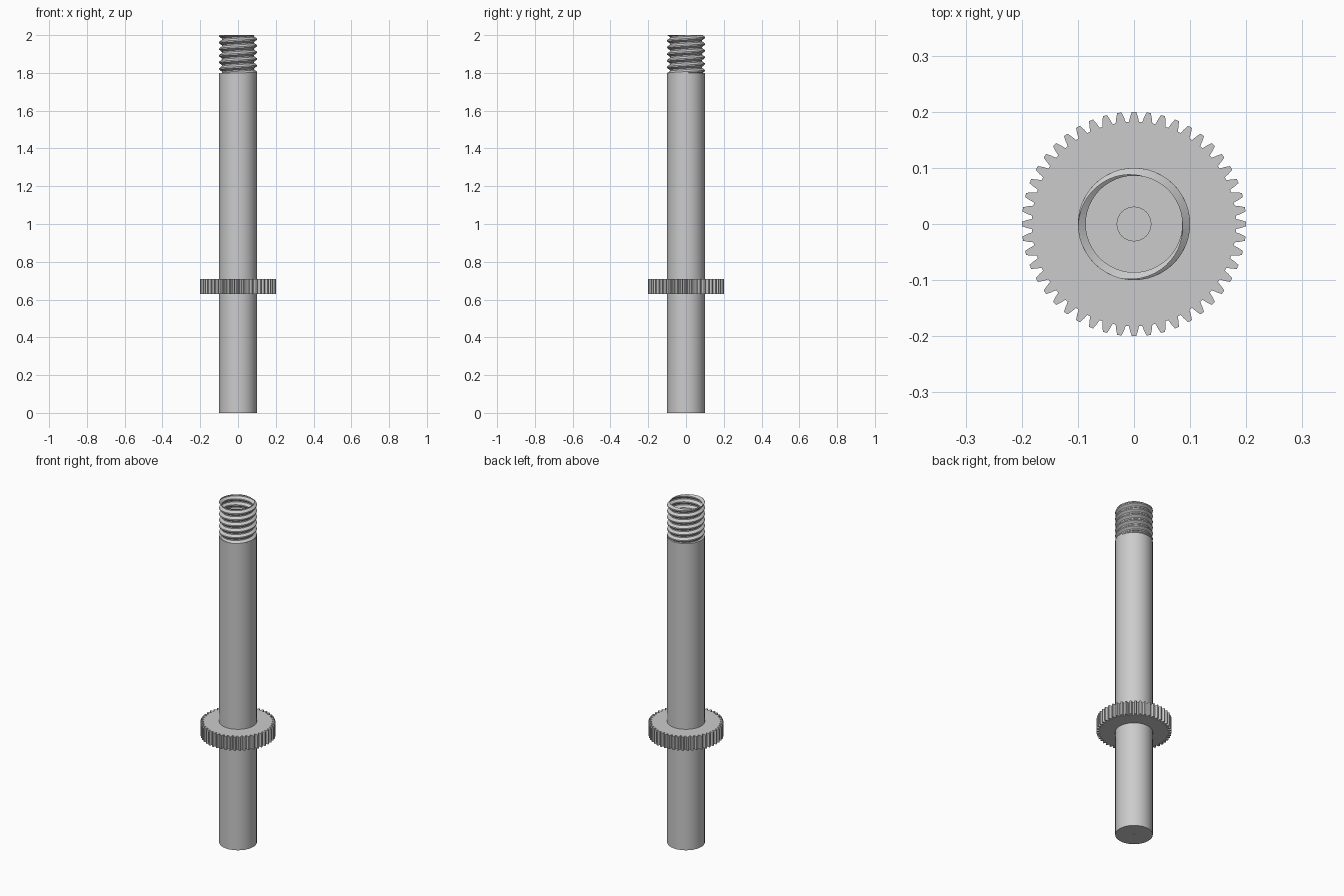
import bpy, bmesh
from math import sin, cos, pi, radians

cube = bpy.data.objects.get("Cube")
if cube:
    bpy.data.objects.remove(cube, do_unlink=True)

steel = bpy.data.materials.new("grey_steel")
steel.use_nodes = True
GREY = (0.6, 0.6, 0.6, 1)
steel.diffuse_color = GREY
steel.node_tree.nodes["Principled BSDF"].inputs["Base Color"].default_value = GREY


def finish(name, bm, smooth=True):
    mesh = bpy.data.meshes.new(name)
    bm.to_mesh(mesh)
    bm.free()
    mesh.materials.append(steel)
    obj = bpy.data.objects.new(name, mesh)
    bpy.context.collection.objects.link(obj)
    if smooth:
        bpy.ops.object.select_all(action='DESELECT')
        obj.select_set(True)
        bpy.context.view_layer.objects.active = obj
        bpy.ops.object.shade_smooth_by_angle(angle=radians(30))
    return obj


def polar(r, a, z):
    return (r * cos(a), r * sin(a), z)


def prism(name, outline, z0, z1, smooth=True):
    """Extrude a closed outline of (radius, angle) points."""
    bm = bmesh.new()
    low = [bm.verts.new(polar(r, a, z0)) for r, a in outline]
    high = [bm.verts.new(polar(r, a, z1)) for r, a in outline]
    bm.faces.new(low[::-1])
    bm.faces.new(high)
    n = len(outline)
    for i in range(n):
        j = (i + 1) % n
        bm.faces.new((low[i], low[j], high[j], high[i]))
    return finish(name, bm, smooth)


def circle(r, n):
    return [(r, 2 * pi * i / n) for i in range(n)]


# Shaft and the small centre mark under it
prism("shaft", circle(0.1, 64), 0.0, 1.8)
prism("bottom_centre_mark", circle(0.008, 16), -0.001, 0.01)

# Toothed wheel: tapered teeth, each given as root, tip, tip, root
TEETH = 48
step = 2 * pi / TEETH
tooth = [(0.182, -0.38), (0.19, -0.29), (0.2, -0.15),
         (0.2, 0.15), (0.19, 0.29), (0.182, 0.38)]
wheel = [(r, (i + f) * step) for i in range(TEETH) for r, f in tooth]
prism("gear_wheel", wheel, 0.63, 0.71, smooth=False)

# Hollow threaded end: a helical sheet, trimmed level at the top
PITCH, SEGS, TOP = 0.035, 48, 2.0
profile = [(0.086, 0.0), (0.086, 0.2), (0.1, 0.5), (0.1, 0.7)]
turns = 8
bm = bmesh.new()
columns = []
for s in range(SEGS + 1):
    a = 2 * pi * s / SEGS
    base = 1.8 - 1.5 * PITCH + PITCH * s / SEGS
    columns.append([bm.verts.new(polar(r, a, base + (k + f) * PITCH))
                    for k in range(turns) for r, f in profile])
for left, right in zip(columns, columns[1:]):
    for i in range(len(left) - 1):
        bm.faces.new((left[i], right[i], right[i + 1], left[i + 1]))
bmesh.ops.remove_doubles(bm, verts=bm.verts, dist=0.0001)
for height, up in ((TOP, 1), (1.79, -1)):
    bmesh.ops.bisect_plane(bm, geom=bm.verts[:] + bm.edges[:] + bm.faces[:],
                           plane_co=(0, 0, height), plane_no=(0, 0, up),
                           clear_outer=True)
finish("threaded_end", bm)

# Low boss on the floor of the hollow end
prism("inner_boss", circle(0.031, 32), 1.79, 1.803)
